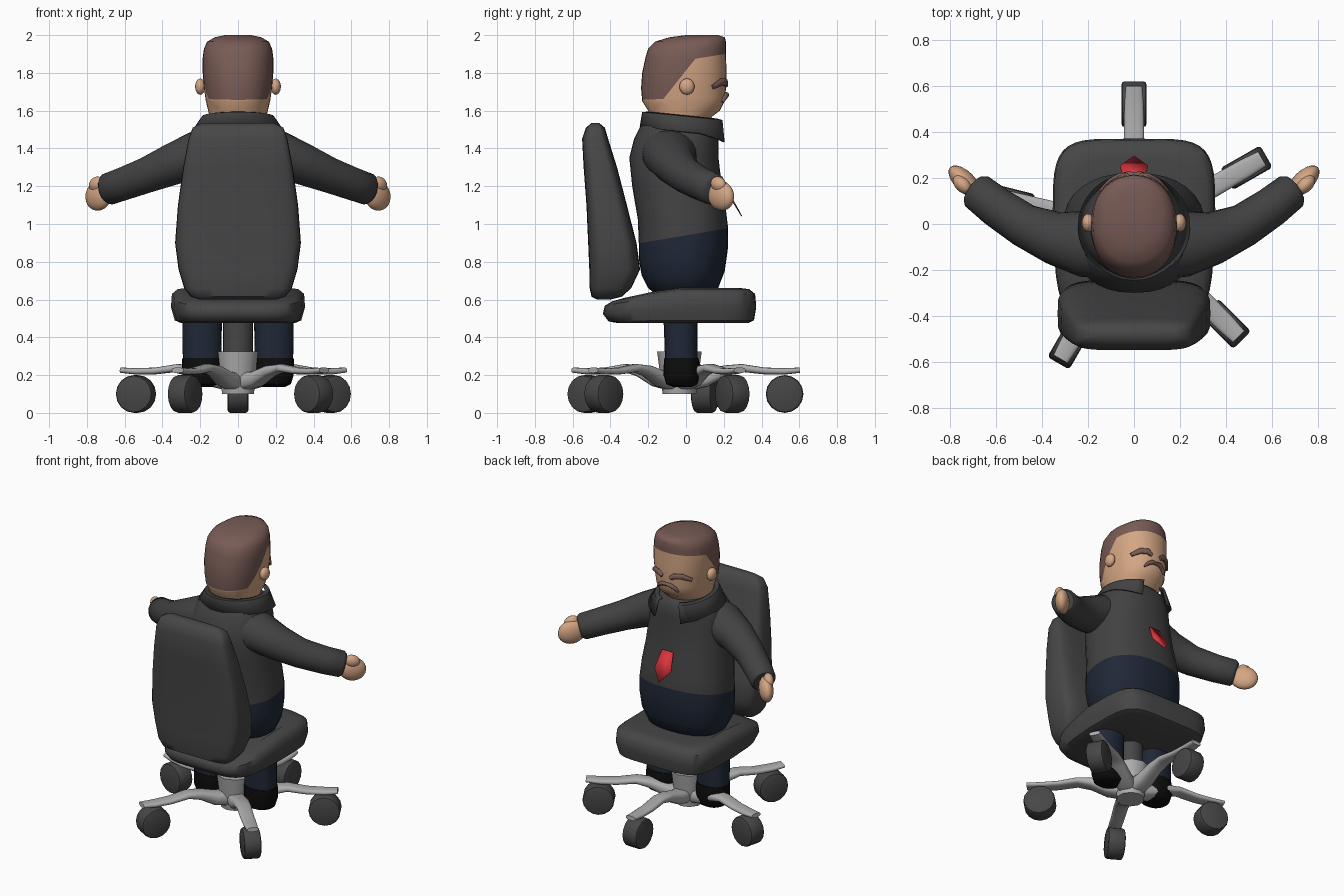
import bpy, bmesh, math
from mathutils import Vector, Matrix

if "Cube" in bpy.data.objects:
    bpy.data.objects.remove(bpy.data.objects["Cube"])

def material(name, r, g, b):
    m = bpy.data.materials.new(name)
    m.diffuse_color = (r, g, b, 1)
    m.use_nodes = True
    m.node_tree.nodes["Principled BSDF"].inputs["Base Color"].default_value = m.diffuse_color
    return m

GREY = material("chair grey", .062, .062, .062)
SHIRT = material("shirt grey", .054, .054, .054)
NAVY = material("trouser navy", .014, .021, .038)
SILVER = material("base silver", .42, .42, .42)
SKIN = material("skin", .66, .38, .23)
HAIR = material("hair brown", .19, .105, .092)
RED = material("tie red", .70, .035, .045)
BLACK = material("shoe black", .004, .004, .004)

def finish(bm, name, mats, angle=40):
    bmesh.ops.recalc_face_normals(bm, faces=bm.faces)
    me = bpy.data.meshes.new(name)
    bm.to_mesh(me)
    bm.free()
    for m in mats:
        me.materials.append(m)
    for p in me.polygons:
        p.use_smooth = True
    me.set_sharp_from_angle(angle=math.radians(angle))
    ob = bpy.data.objects.new(name, me)
    bpy.context.collection.objects.link(ob)
    return ob

def oval(i, n, e):
    a = 2 * math.pi * i / n
    c, s = math.cos(a), math.sin(a)
    return (math.copysign(abs(c) ** (2 / e), c), math.copysign(abs(s) ** (2 / e), s))

def skin_rings(rings):
    bm = bmesh.new()
    vs = [[bm.verts.new(p) for p in r] for r in rings]
    n = len(vs[0])
    for a, b in zip(vs, vs[1:]):
        for i in range(n):
            bm.faces.new((a[i], a[(i + 1) % n], b[(i + 1) % n], b[i]))
    bm.faces.new(vs[0][::-1])
    bm.faces.new(vs[-1])
    return bm

def loft(rows, e=2.2, cx=0, n=32):
    """Stacked rings; each row is z, back y, front y, half width and optional tilt."""
    rings = []
    for z, y0, y1, hx, *t in rows:
        k = t[0] if t else 0
        ring = []
        for i in range(n):
            u, v = oval(i, n, e)
            y = (y0 + y1) / 2 + v * (y1 - y0) / 2
            ring.append((cx + u * hx, y, z + k * y))
        rings.append(ring)
    return skin_rings(rings)

def tube(pts, sizes, e=2, n=16):
    """Rings along a path; sizes are (half width, half height)."""
    pts = [Vector(p) for p in pts]
    rings = []
    for i, p in enumerate(pts):
        d = (pts[min(i + 1, len(pts) - 1)] - pts[max(i - 1, 0)]).normalized()
        side = d.cross(Vector((0, 0, 1))).normalized()
        up = side.cross(d)
        w, h = sizes[i]
        rings.append([p + side * (w * u) + up * (h * v)
                      for u, v in (oval(j, n, e) for j in range(n))])
    return skin_rings(rings)

def ball(name, loc, size, mat, rot=Matrix.Identity(4)):
    bm = bmesh.new()
    bmesh.ops.create_uvsphere(bm, u_segments=20, v_segments=12, radius=1)
    bm.transform(Matrix.Translation(loc) @ rot @ Matrix.Diagonal((*size, 1)))
    return finish(bm, name, [mat])

# Chair backrest
finish(loft([(.60, -.47, -.40, .20), (.615, -.50, -.34, .25), (.66, -.51, -.29, .285),
             (.76, -.512, -.243, .315), (.90, -.518, -.262, .333), (1.1, -.527, -.313, .318),
             (1.3, -.542, -.365, .29), (1.45, -.55, -.412, .262), (1.51, -.53, -.43, .24),
             (1.535, -.50, -.46, .19)], 4.5), "backrest", [GREY], 50)

# Seat, thinner and narrower at the rear
bm = loft([(.475, -.36, .33, .30), (.49, -.41, .36, .335), (.56, -.44, .372, .355),
           (.63, -.43, .366, .35), (.655, -.39, .335, .32), (.662, -.33, .28, .27)], 5, n=40)
for v in bm.verts:
    rear = max(0, -.08 - v.co.y) / .36
    v.co.z -= .075 * rear * max(0, (v.co.z - .475) / .18)
    v.co.x *= 1 - .09 * rear
finish(bm, "seat", [GREY], 50)

# Column and hub
HUB = Vector((0, -.035, 0))
for name, r, z0, z1, mat, n in (("column", .08, .30, .50, GREY, 20), ("hub", .118, .10, .325, SILVER, 10)):
    bm = bmesh.new()
    bmesh.ops.create_cone(bm, cap_ends=True, segments=n, radius1=r * (.75 if mat == SILVER else 1),
                          radius2=r, depth=z1 - z0)
    bm.transform(Matrix.Translation(HUB + Vector((0, 0, (z0 + z1) / 2))))
    finish(bm, name, [mat])

# Five base arms, each over a caster wheel
for i, (x, y) in enumerate([(0, .522), (.49, .245), (.40, -.435), (-.28, -.52), (-.54, .10)]):
    tip = Vector((x, y, 0))
    d = tip - HUB
    reach = d.length
    d.normalize()
    prof = [(.04, .165, .06, .05), (.14, .18, .058, .042), (.24, .222, .05, .03),
            (.33, .238, .046, .021), (.45, .222, .044, .018),
            (reach, .22, .042, .017), (reach + .08, .226, .036, .014)]
    finish(tube([HUB + d * r + Vector((0, 0, z)) for r, z, _, _ in prof],
                [(w, h) for _, _, w, h in prof], 2.8), f"base_arm_{i}", [SILVER], 50)
    bm = bmesh.new()
    bmesh.ops.create_cone(bm, cap_ends=True, segments=16, radius1=.1, radius2=.1, depth=.11)
    rim = [e for e in bm.edges if abs(e.verts[0].co.z - e.verts[1].co.z) < .01]
    bmesh.ops.bevel(bm, geom=rim, offset=.015, segments=2, affect='EDGES', profile=.5)
    bm.transform(Matrix.Translation((x, y, .1)) @ Matrix.Rotation(math.atan2(d.y, d.x), 4, 'Z')
                 @ Matrix.Rotation(math.pi / 2, 4, 'X'))
    finish(bm, f"caster_wheel_{i}", [GREY])

# Body: trousers below the slanted waist, shirt above
waist = .94
rows = [(.62, -.15, .12, .20), (.66, -.20, .17, .26), (.74, -.235, .205, .297, .05),
        (.84, -.25, .221, .31, .1), (waist, -.25, .223, .308, .17), (1.05, -.255, .212, .298, .1),
        (1.2, -.285, .19, .28), (1.35, -.30, .172, .265), (1.45, -.275, .172, .245),
        (1.52, -.24, .165, .21), (1.56, -.20, .13, .16)]
bm = loft(rows, 2.3)
for f in bm.faces:
    c = f.calc_center_median()
    f.material_index = int(c.z > waist + .17 * c.y)
finish(bm, "body", [NAVY, SHIRT], 60)

# Collar, open at the front with drooping points
bm = bmesh.new()
cols = []
for i in range(29):
    a = math.radians(90 + 24 + (360 - 48) * i / 28)
    droop = .035 * max(0, abs(i - 14) - 10) / 4
    col = []
    for hx, hy, z in ((.165, .19, 1.575), (.19, .222, 1.57), (.245, .235, 1.49 - droop)):
        y = -.01 + hy * math.sin(a)
        col.append(bm.verts.new((hx * math.cos(a), y, z - .1 * y)))
    cols.append(col)
for a, b in zip(cols, cols[1:]):
    for j in range(2):
        bm.faces.new((a[j], b[j], b[j + 1], a[j + 1]))
collar = finish(bm, "collar", [SHIRT])
collar.modifiers.new("thickness", 'SOLIDIFY').thickness = .01

# Tie plate
bm = bmesh.new()
face = bm.faces.new([bm.verts.new(p) for p in
                     ((-.042, .195, 1.22), (.042, .195, 1.22), (.062, .25, 1.11),
                      (0, .293, 1.04), (-.062, .25, 1.11))])
tie = finish(bm, "tie", [RED])
tie.modifiers.new("thickness", 'SOLIDIFY').thickness = .005

# Head: cut along the hairline, hair above it
bm = loft([(1.50, -.17, .10, .14), (1.57, -.19, .14, .15), (1.60, -.20, .18, .158),
           (1.65, -.232, .205, .17), (1.72, -.238, .212, .18), (1.80, -.232, .215, .187),
           (1.88, -.215, .212, .187), (1.93, -.20, .212, .18), (1.965, -.165, .212, .163),
           (1.988, -.09, .205, .125), (2.0, 0, .17, .07)], 2.2, n=36)
line = [(.3, 1.915), (.05, 1.875), (-.12, 1.662), (-.3, 1.655)]
for (ya, za), (yb, zb) in zip(line, line[1:]):
    bmesh.ops.bisect_plane(bm, geom=bm.verts[:] + bm.edges[:] + bm.faces[:], dist=1e-5,
                           plane_co=(0, ya, za), plane_no=(0, zb - za, ya - yb))
for f in bm.faces:
    c = f.calc_center_median()
    for (ya, za), (yb, zb) in zip(line, line[1:]):
        if yb <= c.y <= ya:
            f.material_index = int(c.z > zb + (za - zb) * (c.y - yb) / (ya - yb))
finish(bm, "head", [SKIN, HAIR], 60)

for s, side in ((-1, "left"), (1, "right")):
    # Ears, brows and moustache halves
    ball(f"ear_{side}", (s * .2, .005, 1.727), (.027, .04, .043), SKIN)
    finish(tube([(s * .03, .212, 1.735), (s * .06, .207, 1.752), (s * .10, .185, 1.752),
                 (s * .145, .142, 1.725)], [(.012, .014), (.016, .02), (.016, .02), (.01, .012)], n=10),
           f"brow_{side}", [HAIR])
    finish(tube([(0, .214, 1.685), (s * .03, .214, 1.685), (s * .06, .204, 1.667),
                 (s * .078, .194, 1.645)], [(.013, .011), (.015, .014), (.013, .012), (.006, .006)], n=10),
           f"moustache_{side}", [HAIR])
    # Sleeves
    finish(tube([(s * .12, -.09, 1.385), (s * .22, -.085, 1.365), (s * .35, -.06, 1.315),
                 (s * .48, -.005, 1.26), (s * .60, .075, 1.215), (s * .685, .142, 1.185),
                 (s * .70, .153, 1.18)],
                [(.15, .13), (.145, .125), (.115, .11), (.095, .095), (.088, .088), (.082, .085),
                 (.065, .07)], n=20), f"sleeve_{side}", [SHIRT], 50)
    # Hands with thumbs
    turn = Matrix.Rotation(math.radians(45 if s > 0 else 135), 4, 'Z') @ Matrix.Rotation(.35, 4, 'Y')
    ball(f"hand_{side}", (s * .738, .185, 1.15), (.09, .045, .078), SKIN, turn)
    ball(f"thumb_{side}", (s * .748, .172, 1.21), (.05, .032, .04), SKIN, turn)
    # Legs and shoes
    finish(loft([(.27, -.11, .06, .102), (.52, -.12, .062, .105)], 2.3, s * .19, 20),
           f"trouser_leg_{side}", [NAVY])
    finish(loft([(.138, -.07, .035, .06), (.152, -.105, .06, .09), (.20, -.118, .072, .105),
                 (.255, -.118, .073, .106), (.29, -.115, .066, .105)], 2.3, s * .19, 20),
           f"shoe_{side}", [BLACK], 50)
